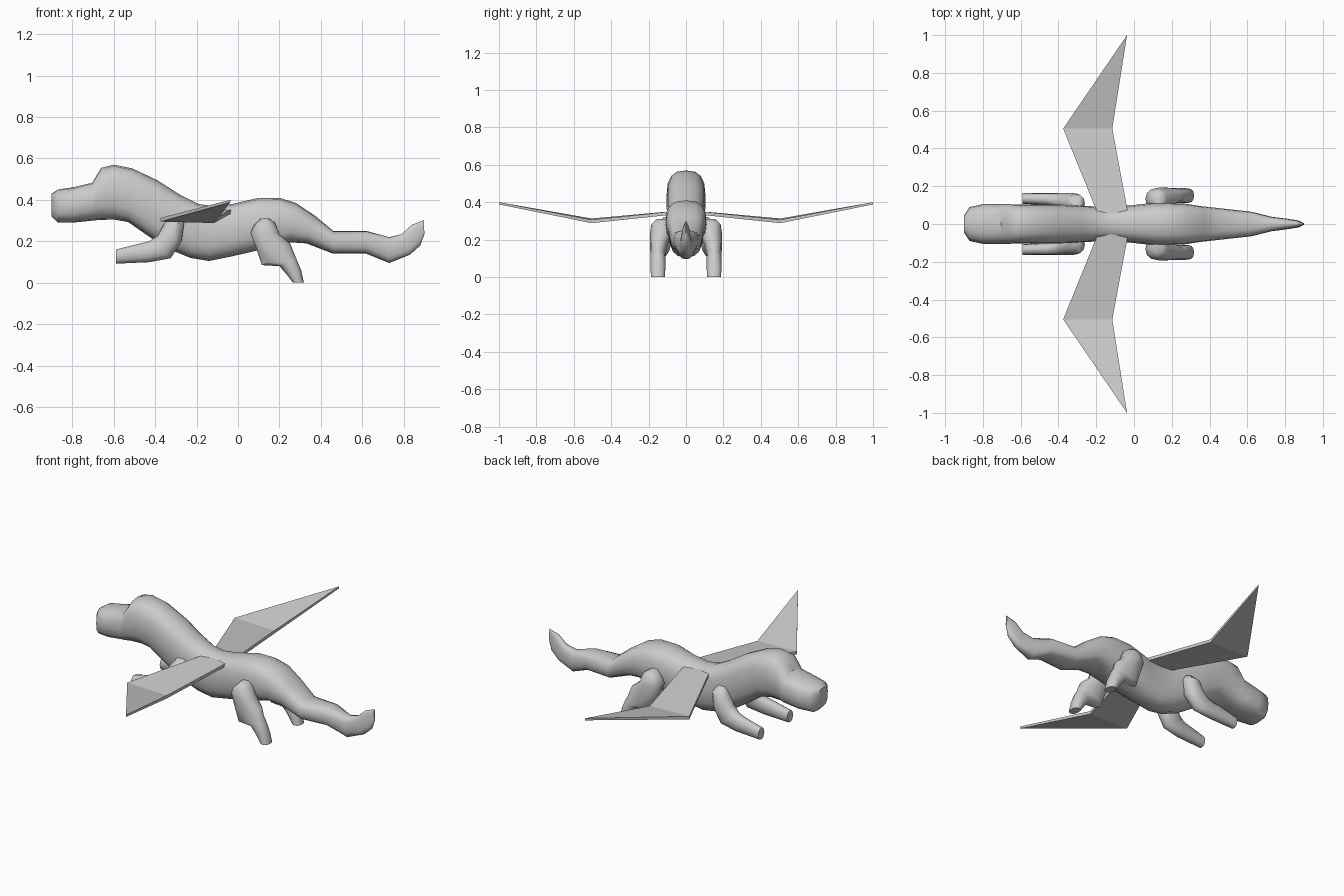
import bpy, bmesh, math


def finish(name, bm, angle):
    bmesh.ops.recalc_face_normals(bm, faces=bm.faces)
    mesh = bpy.data.meshes.new(name)
    bm.to_mesh(mesh)
    bm.free()
    ob = bpy.data.objects.new(name, mesh)
    bpy.context.collection.objects.link(ob)
    bpy.ops.object.select_all(action='DESELECT')
    ob.select_set(True)
    bpy.context.view_layer.objects.active = ob
    bpy.ops.object.shade_smooth_by_angle(angle=math.radians(angle))
    return ob


def loft(name, sections, side=1, sides=16, power=0.75):
    """Skin rings; each is (x1, z1, x2, z2, y, half width) across the profile."""
    bm = bmesh.new()
    rings = []
    for x1, z1, x2, z2, y, w in sections:
        ring = []
        for i in range(sides):
            a = 2 * math.pi * i / sides
            c, s = (math.copysign(abs(v) ** power, v) for v in (math.cos(a), math.sin(a)))
            t = (1 - c) / 2
            ring.append(bm.verts.new((x1 + (x2 - x1) * t, side * (y + w * s),
                                      z1 + (z2 - z1) * t)))
        rings.append(ring)
    for r, q in zip(rings, rings[1:]):
        for i in range(sides):
            j = (i + 1) % sides
            bm.faces.new((r[i], r[j], q[j], q[i]))
    bm.faces.new(rings[0])
    bm.faces.new(rings[-1])
    return finish(name, bm, 45)


# Body, from snout to tail tip: top x, top z, bottom x, bottom z, half width
body = [
    (-0.90, 0.43, -0.90, 0.32, 0.045),
    (-0.87, 0.45, -0.87, 0.29, 0.09),
    (-0.80, 0.46, -0.80, 0.29, 0.105),
    (-0.705, 0.482, -0.70, 0.30, 0.105),
    (-0.66, 0.555, -0.67, 0.303, 0.105),
    (-0.60, 0.57, -0.60, 0.305, 0.103),
    (-0.51, 0.552, -0.53, 0.293, 0.103),
    (-0.39, 0.495, -0.44, 0.23, 0.103),
    (-0.28, 0.425, -0.34, 0.165, 0.10),
    (-0.19, 0.38, -0.23, 0.12, 0.093),
    (-0.12, 0.37, -0.14, 0.105, 0.09),
    (-0.03, 0.38, -0.04, 0.125, 0.097),
    (0.10, 0.41, 0.07, 0.15, 0.11),
    (0.20, 0.41, 0.17, 0.175, 0.11),
    (0.28, 0.385, 0.25, 0.195, 0.108),
    (0.37, 0.325, 0.33, 0.19, 0.095),
    (0.46, 0.25, 0.46, 0.14, 0.083),
    (0.62, 0.25, 0.62, 0.14, 0.065),
    (0.73, 0.22, 0.73, 0.095, 0.038),
    (0.79, 0.235, 0.83, 0.135, 0.028),
    (0.84, 0.28, 0.88, 0.18, 0.02),
    (0.897, 0.302, 0.90, 0.235, 0.004),
]
loft("body", [(a, b, c, d, 0, w) for a, b, c, d, w in body])

front_leg = [
    (-0.33, 0.32, -0.28, 0.32, 0.09, 0.03),
    (-0.36, 0.28, -0.26, 0.29, 0.11, 0.048),
    (-0.385, 0.23, -0.272, 0.20, 0.115, 0.05),
    (-0.43, 0.20, -0.325, 0.118, 0.125, 0.04),
    (-0.47, 0.19, -0.43, 0.099, 0.132, 0.033),
    (-0.59, 0.16, -0.59, 0.092, 0.135, 0.028),
]
back_leg = [
    (0.11, 0.31, 0.15, 0.31, 0.12, 0.035),
    (0.075, 0.275, 0.178, 0.29, 0.13, 0.055),
    (0.06, 0.24, 0.20, 0.235, 0.132, 0.06),
    (0.09, 0.16, 0.252, 0.19, 0.145, 0.048),
    (0.115, 0.085, 0.27, 0.145, 0.15, 0.04),
    (0.20, 0.08, 0.28, 0.12, 0.15, 0.04),
    (0.235, 0.04, 0.305, 0.06, 0.15, 0.04),
    (0.265, 0.0, 0.318, 0.0, 0.15, 0.037),
]


def wing(name, side):
    # Flat plate with one bend: front and rear edge at root and elbow, then tip
    bm = bmesh.new()
    layers = []
    for sign in (1, -1):
        pts = [(-0.19, 0.05, 0.345, 0.009), (-0.03, 0.05, 0.345, 0.009),
               (-0.115, 0.505, 0.297, 0.009), (-0.375, 0.505, 0.304, 0.009),
               (-0.037, 1.0, 0.394, 0.006)]
        layers.append([bm.verts.new((x, side * y, z + sign * t)) for x, y, z, t in pts])
    for v in layers:
        bm.faces.new(v[:4])
        bm.faces.new((v[3], v[2], v[4]))
    u, v = layers
    for a, b in ((0, 1), (1, 2), (2, 4), (4, 3), (3, 0)):
        bm.faces.new((u[a], u[b], v[b], v[a]))
    finish(name, bm, 1)


# Limbs and wings on both sides
for label, side in (("left", 1), ("right", -1)):
    loft("front_leg_" + label, front_leg, side, 12, 0.9)
    loft("back_leg_" + label, back_leg, side, 12, 0.9)
    wing("wing_" + label, side)
